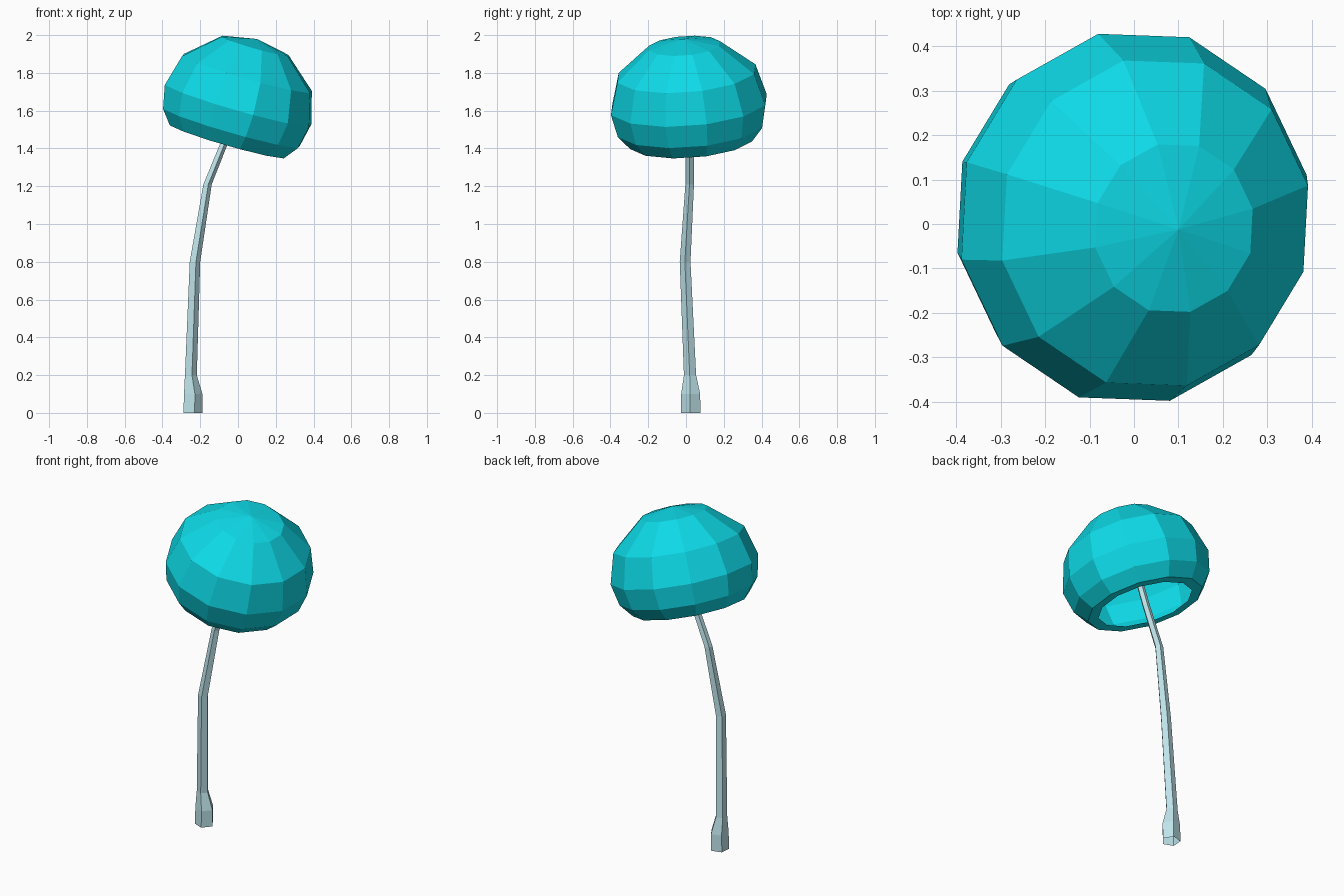
import bpy, bmesh
from math import sin, cos, pi, radians
from mathutils import Vector

if "Cube" in bpy.data.objects:
    bpy.data.objects.remove(bpy.data.objects["Cube"])


def loft(name, rings, color):
    """Skin a list of rings; a ring with a single point becomes a fan tip."""
    bm = bmesh.new()
    loops = [[bm.verts.new(p) for p in ring] for ring in rings]
    for a, b in zip(loops, loops[1:]):
        for i in range(len(b)):
            j = (i + 1) % len(b)
            if len(a) == 1:
                bm.faces.new((a[0], b[i], b[j]))
            else:
                bm.faces.new((a[j], a[i], b[i], b[j]))
    mesh = bpy.data.meshes.new(name)
    bm.to_mesh(mesh)
    bm.free()
    obj = bpy.data.objects.new(name, mesh)
    bpy.context.collection.objects.link(obj)
    mat = bpy.data.materials.new(name + "_material")
    mat.diffuse_color = color
    mat.use_nodes = True
    mat.node_tree.nodes["Principled BSDF"].inputs["Base Color"].default_value = mat.diffuse_color
    mesh.materials.append(mat)
    return obj


def ring(center, u, v, r, sides, phase):
    if r == 0:
        return [center]
    angles = [radians(phase) + 2 * pi * i / sides for i in range(sides)]
    return [center + r * (cos(t) * u + sin(t) * v) for t in angles]


# Tilted open mushroom cap: faceted dome with a curled rim (height, radius)
rim = Vector((-0.055, 0.03, 1.44))
axis = Vector((0.276, -0.075, 0.96)).normalized()
u = Vector((0, 1, 0)).cross(axis).normalized()
v = axis.cross(u) * 1.03
profile = [(0.563, 0), (0.525, 0.188), (0.372, 0.365), (0.20, 0.412),
           (0.075, 0.385), (0.0, 0.325), (0.0, 0.265)]
loft("mushroom_cap", [ring(rim + h * axis, u, v, r, 12, 13) for h, r in profile],
     (0.004, 0.70, 0.80, 1))

# Bent five-sided stem, open at both ends: x, y, z, radius
path = [(0.06, 0.0, 1.86, 0.02), (-0.07, 0.02, 1.44, 0.022),
        (-0.163, 0.02, 1.21, 0.024), (-0.23, -0.004, 0.80, 0.03),
        (-0.252, 0.022, 0.20, 0.034), (-0.241, 0.026, 0.10, 0.053),
        (-0.243, 0.026, 0.0, 0.054)]
X, Y = Vector((1, 0, 0)), Vector((0, 1, 0))
loft("stem", [ring(Vector((x, y, z)), X, Y, r, 5, -76) for x, y, z, r in path],
     (0.52, 0.78, 0.83, 1))
